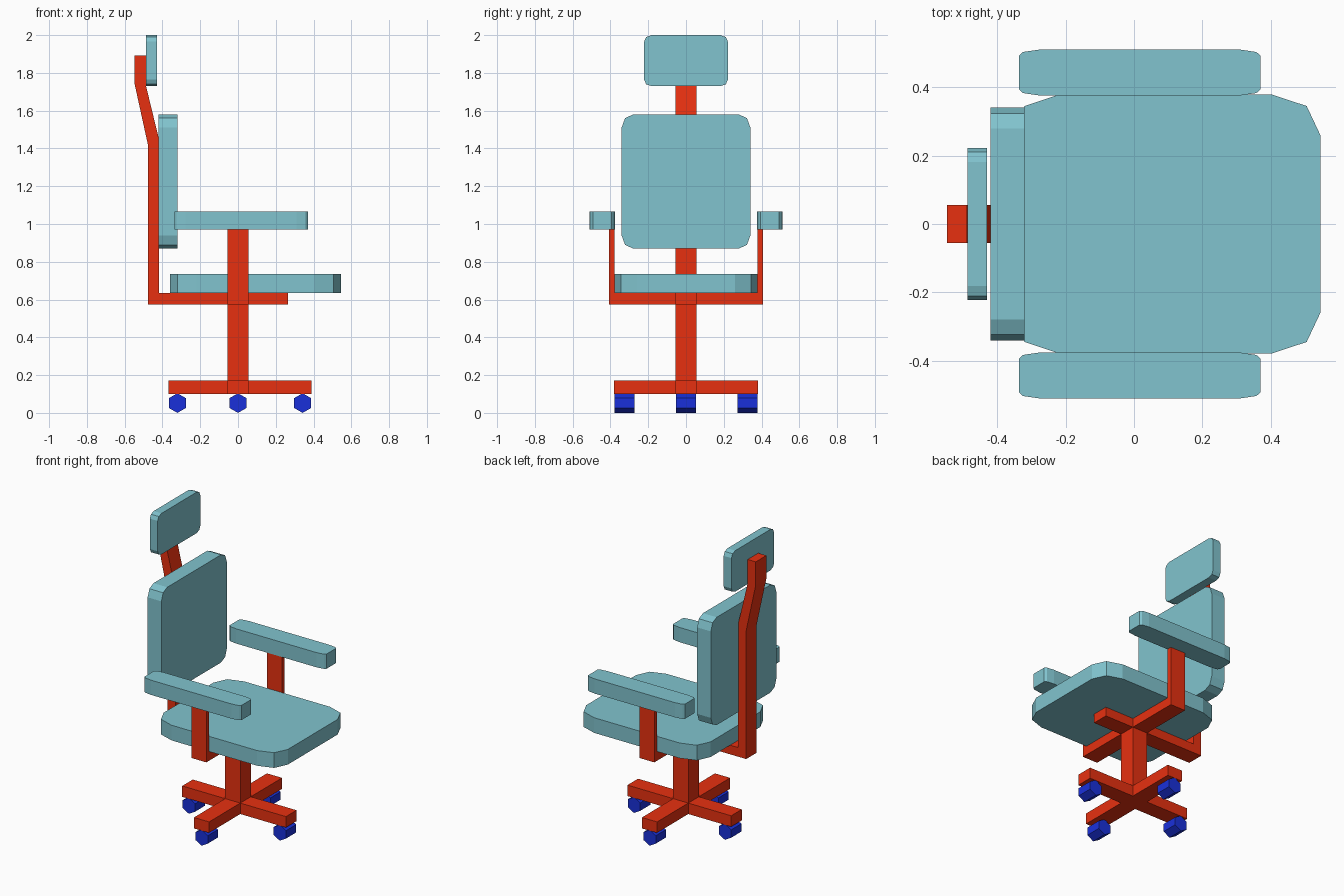
import bpy, bmesh, math
from mathutils import Vector

if "Cube" in bpy.data.objects:
    bpy.data.objects.remove(bpy.data.objects["Cube"])


def material(name, rgb):
    m = bpy.data.materials.new(name)
    m.diffuse_color = (*rgb, 1)
    m.use_nodes = True
    m.node_tree.nodes["Principled BSDF"].inputs["Base Color"].default_value = m.diffuse_color
    return m


TEAL = material("teal_fabric", (0.22, 0.55, 0.62))
RED = material("red_frame", (0.80, 0.03, 0.005))
BLUE = material("blue_wheel", (0.01, 0.03, 0.70))


def prism(name, outline, depth, mat):
    """Extrude a closed 3D outline along the depth vector."""
    bm = bmesh.new()
    face = bm.faces.new([bm.verts.new(p) for p in outline])
    top = bmesh.ops.extrude_face_region(bm, geom=[face])["geom"]
    bmesh.ops.translate(bm, vec=Vector(depth),
                        verts=[g for g in top if isinstance(g, bmesh.types.BMVert)])
    if len(bm.faces) == len(outline) + 1:
        bm.faces.new(list(bm.verts)[:len(outline)])
    bmesh.ops.recalc_face_normals(bm, faces=bm.faces)
    mesh = bpy.data.meshes.new(name)
    bm.to_mesh(mesh)
    bm.free()
    mesh.materials.append(mat)
    obj = bpy.data.objects.new(name, mesh)
    bpy.context.collection.objects.link(obj)
    return obj


def box(name, x0, x1, y0, y1, z0, z1, mat):
    return prism(name, [(x0, y0, z0), (x1, y0, z0), (x1, y1, z0), (x0, y1, z0)],
                 (0, 0, z1 - z0), mat)


def cut_rect(a0, a1, b0, b1, corner):
    """Rectangle whose corners are cut by three inset points."""
    ca, cb, ha, hb = (a0 + a1) / 2, (b0 + b1) / 2, (a1 - a0) / 2, (b1 - b0) / 2
    pts = []
    for sa, sb in ((1, 1), (-1, 1), (-1, -1), (1, -1)):
        arc = [(ca + sa * (ha - i), cb + sb * (hb - j)) for i, j in corner]
        pts += arc[::-1] if sa * sb > 0 else arc
    return pts


# Cushions
seat = cut_rect(-0.36, 0.545, -0.378, 0.378, [(0.14, 0), (0.04, 0.033), (0, 0.118)])
prism("seat", [(a, b, 0.635) for a, b in seat], (0, 0, 0.1), TEAL)

back = cut_rect(-0.341, 0.341, 0.87, 1.58, [(0.061, 0), (0.018, 0.02), (0, 0.07)])
prism("backrest", [(-0.42, a, b) for a, b in back], (0.1, 0, 0), TEAL)

head = cut_rect(-0.222, 0.222, 1.73, 2.0, [(0.04, 0), (0.011, 0.01), (0, 0.035)])
prism("headrest", [(-0.487, a, b) for a, b in head], (0.057, 0, 0), TEAL)

arm = cut_rect(-0.337, 0.37, 0.376, 0.51, [(0.06, 0), (0.012, 0.007), (0, 0.018)])
for side, s in (("left", 1), ("right", -1)):
    prism(side + "_armrest", [(a, s * b, 0.97) for a, b in arm], (0, 0, 0.097), TEAL)

# Bent back support, running under the seat
spine = [(0.265, 0.575), (0.265, 0.635), (-0.418, 0.635), (-0.418, 1.447),
         (-0.488, 1.735), (-0.488, 1.893), (-0.547, 1.893), (-0.547, 1.74),
         (-0.477, 1.42), (-0.477, 0.575)]
prism("back_support", [(x, -0.055, z) for x, z in spine], (0, 0.11, 0), RED)

# U-shaped armrest support
u_shape = [(-0.408, 0.575), (0.408, 0.575), (0.408, 0.97), (0.378, 0.97),
           (0.378, 0.634), (-0.378, 0.634), (-0.378, 0.97), (-0.408, 0.97)]
prism("armrest_support", [(-0.055, y, z) for y, z in u_shape], (0.11, 0, 0), RED)

# Column and cross-shaped base
box("column", -0.055, 0.055, -0.055, 0.055, 0.1, 0.6, RED)
cross = []
w = 0.055
for x, y in ((0.388, -w), (0.388, w), (w, w), (w, 0.38), (-w, 0.38), (-w, w),
             (-0.368, w), (-0.368, -w), (-w, -w), (-w, -0.38), (w, -0.38), (w, -w)):
    cross.append((x, y, 0.1))
prism("base_cross", cross, (0, 0, 0.072), RED)

# Six-sided casters
for i, (cx, cy) in enumerate(((-0.321, 0), (0.342, 0), (0, -0.326), (0, 0.326))):
    hexagon = [(cx + 0.052 * math.sin(k * math.pi / 3), cy - 0.053,
                0.052 + 0.052 * math.cos(k * math.pi / 3)) for k in range(6)]
    prism(f"caster_{i + 1}", hexagon, (0, 0.106, 0), BLUE)
